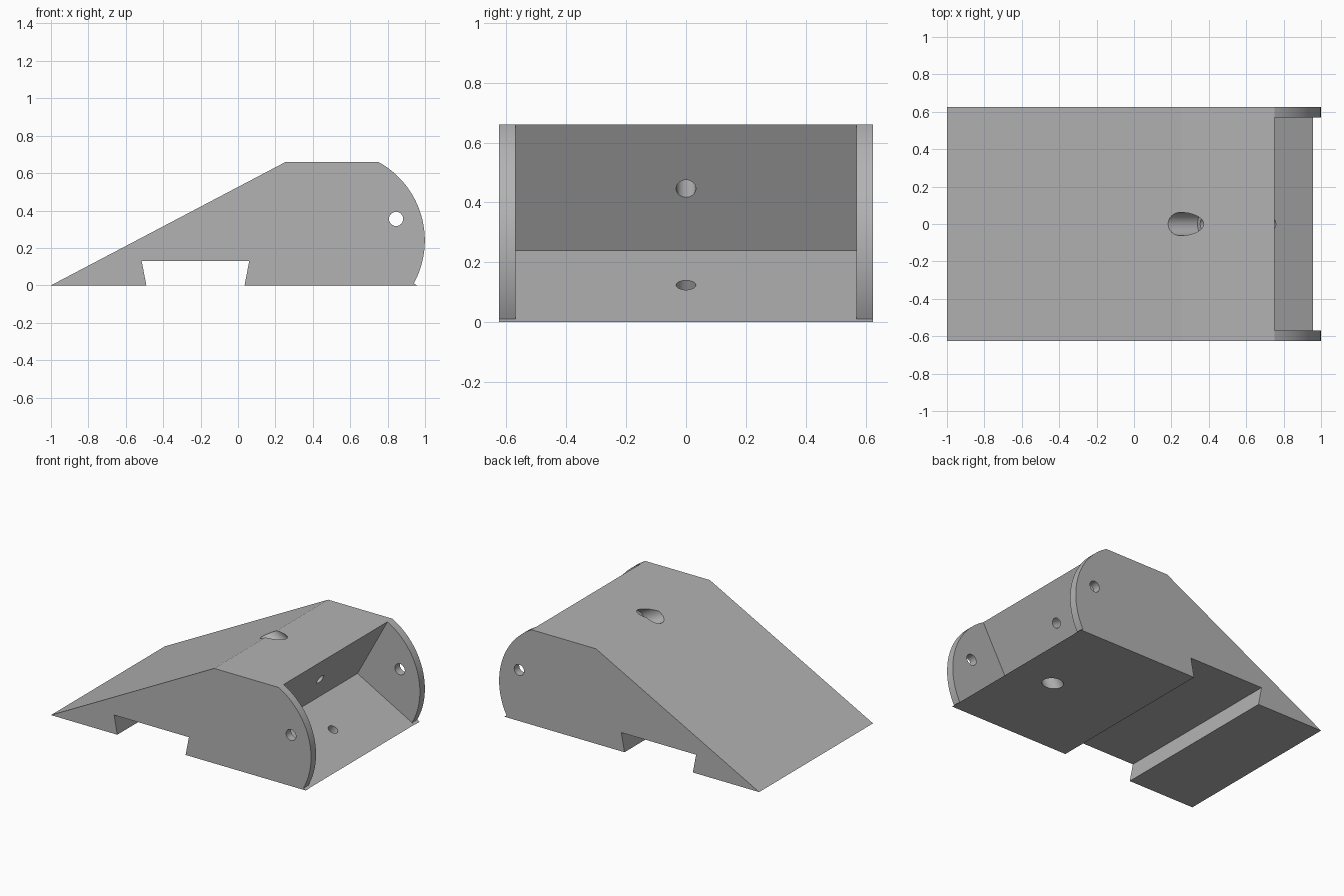
import bpy, bmesh, math
from mathutils import Vector

cube = bpy.data.objects.get("Cube")
if cube:
    bpy.data.objects.remove(cube, do_unlink=True)

grey = bpy.data.materials.new("neutral grey")
grey.use_nodes = True
COLOUR = (0.45, 0.45, 0.45, 1)
grey.diffuse_color = COLOUR
grey.node_tree.nodes["Principled BSDF"].inputs["Base Color"].default_value = COLOUR


def add_object(name, bm):
    bmesh.ops.recalc_face_normals(bm, faces=bm.faces)
    mesh = bpy.data.meshes.new(name)
    bm.to_mesh(mesh)
    bm.free()
    mesh.materials.append(grey)
    obj = bpy.data.objects.new(name, mesh)
    bpy.context.collection.objects.link(obj)
    return obj


def prism(name, profile, half_width):
    """Extrude an x-z outline across the width."""
    bm = bmesh.new()
    face = bm.faces.new([bm.verts.new((p[0], -half_width, p[1])) for p in profile])
    made = bmesh.ops.extrude_face_region(bm, geom=[face])["geom"]
    verts = [v for v in made if isinstance(v, bmesh.types.BMVert)]
    bmesh.ops.translate(bm, verts=verts, vec=(0, 2 * half_width, 0))
    return add_object(name, bm)


def rod(name, start, end, radius):
    """Cylinder between two points."""
    start, end = Vector(start), Vector(end)
    axis = end - start
    bm = bmesh.new()
    bmesh.ops.create_cone(bm, cap_ends=True, segments=32, radius1=radius,
                          radius2=radius, depth=axis.length)
    turn = axis.to_track_quat("Z", "Y").to_matrix().to_4x4()
    bmesh.ops.transform(bm, matrix=turn, verts=bm.verts)
    bmesh.ops.translate(bm, verts=bm.verts, vec=(start + end) / 2)
    return add_object(name, bm)


def cut(target, cutter):
    cutter.hide_render = True
    mod = target.modifiers.new("cut", "BOOLEAN")
    mod.operation = "DIFFERENCE"
    mod.solver = "EXACT"
    mod.object = cutter
    bpy.context.view_layer.objects.active = target
    bpy.ops.object.modifier_apply(modifier=mod.name)
    bpy.data.objects.remove(cutter, do_unlink=True)


# Right-angled seat: its corner, wall direction and floor direction
corner = Vector((0.52, 0.24))
wall = Vector((0.23, 0.42))
radius = wall.length
wall.normalize()
floor = Vector((wall.y, -wall.x))
toe = corner + floor * (corner.y / -floor.y)

# Wedge outline with dovetail channel underneath and rounded cheeks
STEPS = 32
arc = []
for i in range(STEPS + 1):
    a = math.pi / 2 * i / STEPS
    arc.append(corner + radius * (floor * math.cos(a) + wall * math.sin(a)))
outline = [(-1, 0), (-0.49, 0), (-0.515, 0.13), (0.06, 0.13), (0.035, 0),
           tuple(toe)] + [tuple(p) for p in arc] + [(0.255, 0.66)]
body = prism("wedge_body", outline, 0.625)

# Pocket between the cheeks
base = corner - wall * 0.001
pocket = [base, base + floor * 0.8, base + floor * 0.8 + wall * 0.8, base + wall * 0.8]
cut(body, prism("pocket_cutter", pocket, 0.57))

# Pin hole through both cheeks
cut(body, rod("pin_cutter", (0.845, -0.8, 0.355), (0.845, 0.8, 0.355), 0.038))


# Counterbored screw holes, square to the seat faces
def screw_hole(origin, direction, seat_depth):
    def at(t):
        p = origin + direction * t
        return (p.x, 0, p.y)
    cut(body, rod("screw_cutter", at(-0.1), at(seat_depth + 0.05), 0.033))
    cut(body, rod("counterbore_cutter", at(seat_depth), at(0.8), 0.0625))


screw_hole(corner + wall * 0.235, -floor, 0.3)
screw_hole(corner + floor * 0.24, -wall, 0.08)

# Smooth the curved walls, keep the hard edges
bpy.ops.object.select_all(action="DESELECT")
body.select_set(True)
bpy.context.view_layer.objects.active = body
bpy.ops.object.shade_smooth_by_angle(angle=math.radians(25))
